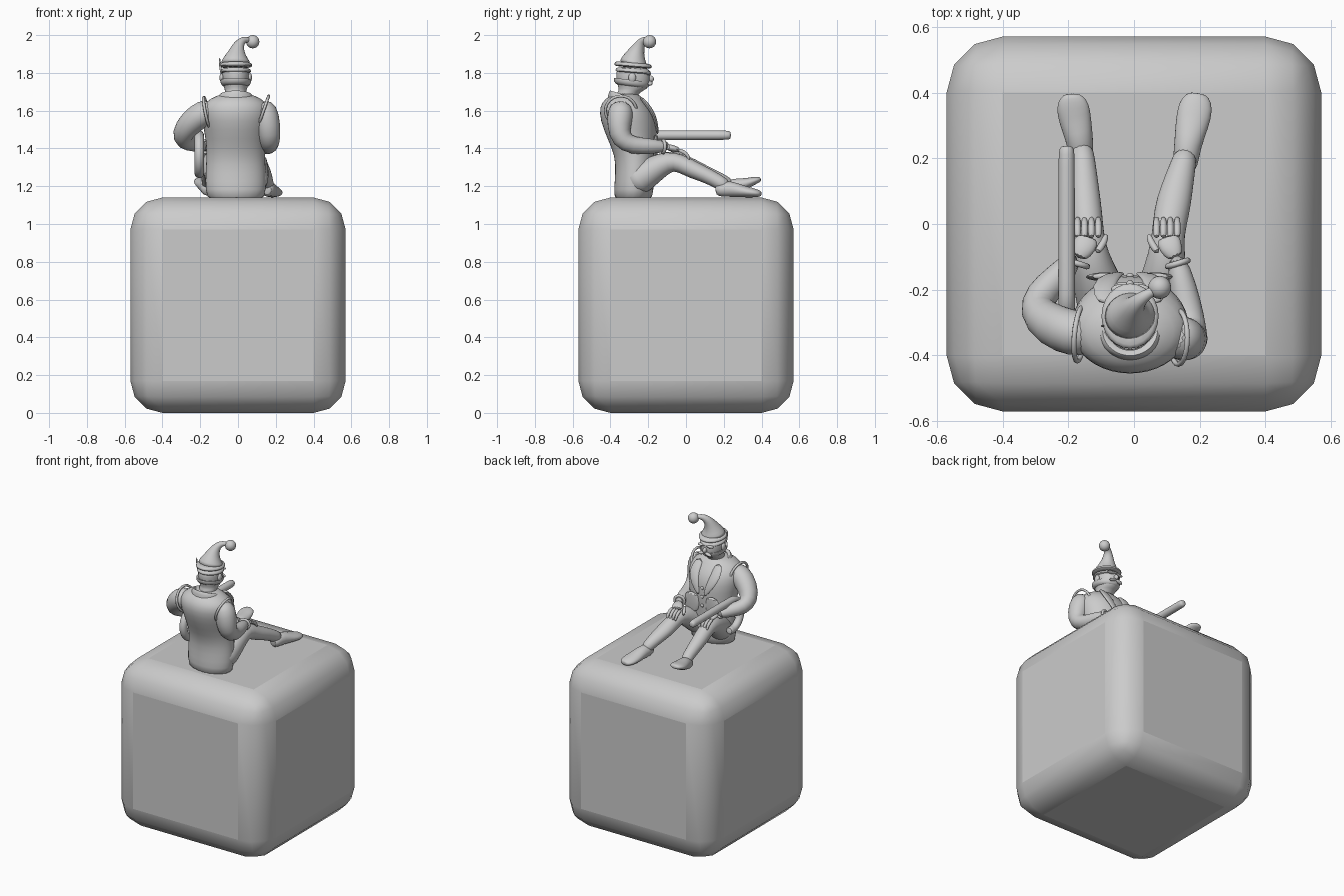
import bpy, bmesh, math
from mathutils import Vector


def finish(ob, angle=60):
    bpy.ops.object.select_all(action='DESELECT')
    ob.select_set(True)
    bpy.context.view_layer.objects.active = ob
    bpy.ops.object.shade_smooth_by_angle(angle=math.radians(angle))
    return ob


def loft(name, rings, side=(1, 0, 0), axis=None, n=14, sub=1, cap=True):
    """Skin through elliptical rings (x, y, z, ra[, rb]) placed across the path."""
    bm = bmesh.new()
    P = [Vector(r[:3]) for r in rings]
    loops = []
    for i, r in enumerate(rings):
        t = Vector(axis) if axis else P[min(i + 1, len(P) - 1)] - P[max(i - 1, 0)]
        t.normalize()
        a = Vector(side)
        a = (a - t * a.dot(t)).normalized()
        b = t.cross(a)
        ra, rb = r[3], r[-1]
        loops.append([bm.verts.new(P[i] + a * ra * math.cos(k * math.tau / n)
                                   + b * rb * math.sin(k * math.tau / n)) for k in range(n)])
    for l0, l1 in zip(loops, loops[1:]):
        for k in range(n):
            bm.faces.new((l0[k], l0[(k + 1) % n], l1[(k + 1) % n], l1[k]))
    if cap:
        bm.faces.new(loops[0][::-1])
        bm.faces.new(loops[-1])
    bmesh.ops.recalc_face_normals(bm, faces=bm.faces)
    me = bpy.data.meshes.new(name)
    bm.to_mesh(me)
    bm.free()
    ob = bpy.data.objects.new(name, me)
    bpy.context.collection.objects.link(ob)
    if sub:
        ob.modifiers.new("smooth", 'SUBSURF').levels = sub
        ob.modifiers["smooth"].render_levels = sub
    return finish(ob)


def ball(name, loc, size, rot=(0, 0, 0)):
    bpy.ops.mesh.primitive_uv_sphere_add(segments=20, ring_count=12, location=loc, rotation=rot)
    ob = bpy.context.object
    ob.name = name
    ob.scale = size
    return finish(ob)


def band(name, loc, direction, R, r, scale=(1, 1, 1)):
    bpy.ops.mesh.primitive_torus_add(major_segments=24, minor_segments=8, major_radius=R, minor_radius=r, location=loc)
    ob = bpy.context.object
    ob.name = name
    ob.rotation_euler = Vector(direction).to_track_quat('Z', 'Y').to_euler()
    ob.scale = scale
    return finish(ob)


# Rounded block
bpy.ops.mesh.primitive_cube_add(size=1.14, location=(0, 0, 0.57))
block = bpy.context.object
block.name = "block"
bev = block.modifiers.new("round", 'BEVEL')
bev.width, bev.segments = 0.17, 3
finish(block)

# Torso
cx = -0.012
loft("torso", [(cx, -0.28, 1.11, .15, .10), (cx, -0.277, 1.18, .162, .106), (cx, -0.27, 1.27, .163, .105),
               (cx, -0.268, 1.36, .155, .108), (cx, -0.285, 1.45, .16, .132), (cx, -0.305, 1.55, .182, .152),
               (cx, -0.322, 1.62, .185, .138), (cx, -0.33, 1.665, .14, .10), (cx, -0.315, 1.695, .06, .06)],
     axis=(0, 0, 1), n=20)

# Waistcoat trim: hem, collar, lapels and buttons
loft("collar", [(cx, -0.31, 1.615, .118, .115), (cx, -0.32, 1.665, .10, .096), (cx, -0.325, 1.69, .086, .082),
                (cx, -0.322, 1.675, .068, .066)], axis=(0, 0.3, 1), n=18, cap=False)
for s in (-1, 1):
    loft("lapel", [(cx + s * .07, -0.245, 1.675, .03, .012), (cx + s * .085, -0.185, 1.61, .042, .012),
                   (cx + s * .055, -0.155, 1.54, .03, .01), (cx + s * .02, -0.15, 1.47, .008, .006)], n=8)
    loft("waistcoat_flap", [(cx + s * .075, -0.158, 1.48, .05, .014), (cx + s * .08, -0.162, 1.40, .062, .014),
                            (cx + s * .085, -0.16, 1.34, .05, .01)], n=10)
for z in (1.52, 1.46, 1.40):
    ball("button", (cx, -0.157, z), (.011, .008, .011))

# Arms
left_arm = [(-0.13, -0.335, 1.60, .065), (-0.18, -0.335, 1.59, .073), (-0.25, -0.31, 1.54, .070),
            (-0.30, -0.265, 1.472, .058), (-0.285, -0.215, 1.44, .052), (-0.23, -0.16, 1.425, .043),
            (-0.175, -0.095, 1.405, .03)]
right_arm = [(0.11, -0.34, 1.63, .05), (0.145, -0.345, 1.60, .072), (0.16, -0.355, 1.52, .067),
             (0.168, -0.345, 1.445, .058), (0.165, -0.28, 1.413, .05), (0.15, -0.19, 1.412, .042),
             (0.125, -0.09, 1.408, .029)]
loft("left_arm", left_arm, side=(.4, -.55, -.75))
loft("right_arm", right_arm)
band("left_armhole", (-0.165, -0.335, 1.59), (-1, 0.1, -0.2), .082, .008)
band("right_armhole", (0.135, -0.345, 1.60), (1, 0, -0.35), .082, .008)


# Hands resting on the knees
def hand(name, x, lean):
    loft(name + "_palm", [(x + lean * .03, -0.105, 1.408, .026, .02), (x + lean * .01, -0.07, 1.402, .038, .018),
                          (x, -0.035, 1.39, .040, .015)], n=10)
    for k in range(4):
        fx = x + (k - 1.5) * .021
        loft(name + "_finger", [(fx, -0.045, 1.393, .011), (fx, -0.01, 1.382, .0115),
                                (fx, 0.012, 1.36, .010), (fx, 0.018, 1.338, .007)], n=8)
    loft(name + "_thumb", [(x - lean * .025, -0.09, 1.40, .013), (x - lean * .05, -0.055, 1.382, .012),
                           (x - lean * .056, -0.03, 1.365, .008)], n=8)
    band(name + "_cuff", (x + lean * .033, -0.12, 1.41), (-lean * .3, 1, 0), .032, .009)


hand("right_hand", 0.10, 1)
hand("left_hand", -0.14, -1)

# Legs and feet
loft("right_leg", [(0.07, -0.29, 1.21, .078), (0.08, -0.25, 1.235, .086), (0.09, -0.17, 1.292, .074),
                   (0.10, -0.09, 1.332, .057), (0.103, -0.035, 1.325, .05), (0.115, 0.04, 1.285, .056, .048),
                   (0.128, 0.10, 1.262, .052, .042), (0.152, 0.19, 1.215, .038), (0.157, 0.215, 1.195, .036)])
loft("right_foot", [(0.152, 0.155, 1.18, .026), (0.156, 0.18, 1.183, .04, .04), (0.163, 0.24, 1.187, .042, .044),
                    (0.176, 0.30, 1.172, .052, .032), (0.188, 0.36, 1.165, .056, .025),
                    (0.193, 0.392, 1.16, .036, .017), (0.194, 0.398, 1.16, .018, .01)])
loft("left_leg", [(-0.08, -0.29, 1.21, .078), (-0.09, -0.25, 1.235, .086), (-0.115, -0.17, 1.292, .074),
                  (-0.135, -0.09, 1.335, .057), (-0.14, -0.035, 1.33, .05), (-0.146, 0.04, 1.295, .05, .048),
                  (-0.15, 0.10, 1.268, .046, .042), (-0.155, 0.20, 1.225, .037), (-0.16, 0.235, 1.2, .036)])
loft("left_foot", [(-0.16, 0.185, 1.175, .026), (-0.16, 0.205, 1.183, .038, .038), (-0.166, 0.26, 1.203, .043, .042),
                   (-0.178, 0.31, 1.212, .05, .03), (-0.187, 0.36, 1.229, .053, .022),
                   (-0.19, 0.388, 1.236, .035, .015), (-0.19, 0.396, 1.238, .018, .009)])

# Hooked cane lying across the arm
shaft = [(-0.205, 0.238, 1.47, .014), (-0.205, 0.23, 1.47, .024), (-0.205, 0.2, 1.47, .026), (-0.205, 0, 1.47, .026)]
hook = [(-0.205, -0.2 - .102 * math.sin(a), 1.368 + .102 * math.cos(a), .026)
        for a in [math.pi * 1.1 * i / 12 for i in range(13)]]
loft("cane", shaft + hook, n=12)

# Head
hx = -0.012
loft("head", [(hx, -0.32, 1.65, .058), (hx, -0.305, 1.70, .056, .058), (hx, -0.28, 1.712, .06, .076),
              (hx, -0.277, 1.745, .071, .09), (hx, -0.28, 1.79, .074, .092), (hx, -0.283, 1.84, .07, .085)],
     axis=(0, 0, 1), n=16)
loft("beard_strap", [(hx, -0.285, 1.752, .074, .092), (hx, -0.285, 1.77, .084, .101), (hx, -0.288, 1.742, .083, .098),
                     (hx, -0.285, 1.722, .068, .082)], axis=(0, 0.12, 1), n=16)
ball("nose", (hx, -0.188, 1.768), (.013, .018, .018))
for s in (-1, 1):
    ball("brow", (hx + s * .032, -0.198, 1.797), (.026, .014, .009))
    ball("moustache", (hx + s * .024, -0.19, 1.745), (.027, .013, .01), (0, s * .3, 0))
    ball("ear", (hx + s * .074, -0.285, 1.775), (.012, .02, .026))

# Hat with a layered brim, a bent tip and a pompom
for z, r in ((1.812, .083), (1.843, .090)):
    loft("hat_brim", [(hx, -0.282, z - .016, r - .009, r + .004), (hx, -0.28, z - .008, r + .003, r + .016),
                      (hx, -0.28, z + .006, r, r + .013), (hx, -0.28, z + .014, r - .014, r - .004)],
         axis=(0, 0.08, 1), n=12)
loft("hat_cone", [(-.012, -.28, 1.84, .082, .09), (-.012, -.277, 1.865, .070, .076), (-.008, -.266, 1.90, .050),
                  (-.001, -.252, 1.935, .034), (.014, -.234, 1.965, .024), (.038, -.215, 1.978, .017),
                  (.065, -.20, 1.972, .013), (.08, -.193, 1.965, .01)], side=(0.3, -1, 0))
ball("pompom", (.078, -.193, 1.965), (.035, .035, .035))
loft("hat_feather", [(-.088, -.31, 1.79, .005), (-.095, -.31, 1.84, .008, .005), (-.098, -.31, 1.885, .003)], n=6)
